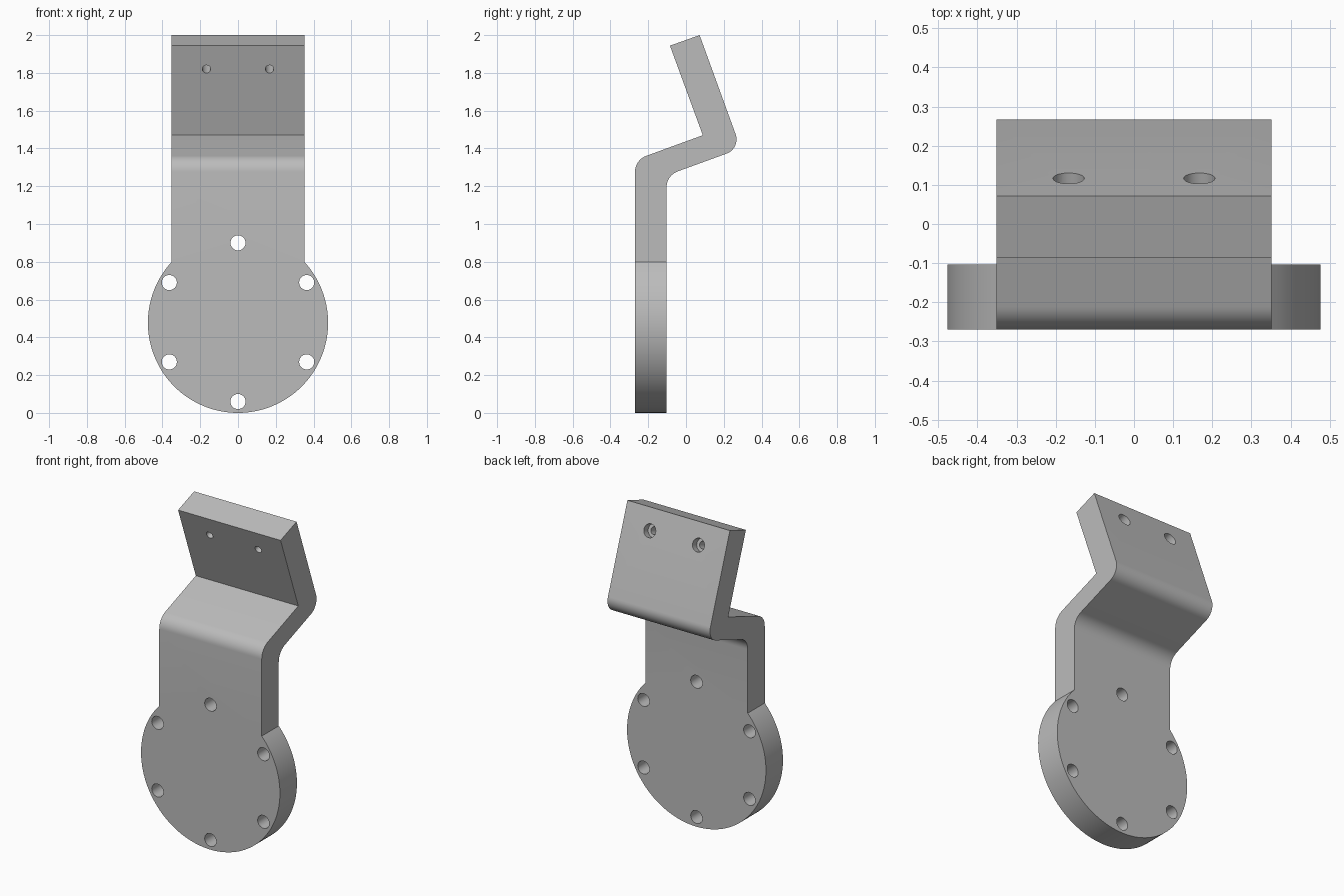
import bpy
import bmesh
from math import pi, sin, cos, tan, asin, radians
from mathutils import Vector, Matrix

cube = bpy.data.objects.get("Cube")
if cube:
    bpy.data.objects.remove(cube, do_unlink=True)

steel = bpy.data.materials.new("grey_metal")
steel.use_nodes = True
colour = (0.5, 0.5, 0.5, 1)
steel.diffuse_color = colour
steel.node_tree.nodes["Principled BSDF"].inputs["Base Color"].default_value = colour


def prism(name, points, direction):
    """Extrude a closed outline of 3D points along a direction."""
    bm = bmesh.new()
    face = bm.faces.new([bm.verts.new(p) for p in points])
    moved = bmesh.ops.extrude_face_region(bm, geom=[face])["geom"]
    bmesh.ops.translate(bm, vec=Vector(direction),
                        verts=[v for v in moved if isinstance(v, bmesh.types.BMVert)])
    # extrusion keeps the start face, so the prism is closed
    if not any(len(f.verts) == len(points) and all(
            (v.co - Vector(p)).length < 1e-6 for v, p in zip(f.verts, points))
            for f in bm.faces):
        bm.verts.ensure_lookup_table()
        bmesh.ops.holes_fill(bm, edges=[e for e in bm.edges if e.is_boundary])
    bmesh.ops.recalc_face_normals(bm, faces=bm.faces)
    return finish(name, bm)


def finish(name, bm):
    mesh = bpy.data.meshes.new(name)
    bm.to_mesh(mesh)
    bm.free()
    mesh.materials.append(steel)
    obj = bpy.data.objects.new(name, mesh)
    bpy.context.collection.objects.link(obj)
    return obj


def drill(name, centre, axis, radius, length):
    bm = bmesh.new()
    turn = Vector(axis).to_track_quat("Z", "Y").to_matrix().to_4x4()
    bmesh.ops.create_cone(bm, cap_ends=True, segments=32, radius1=radius,
                          radius2=radius, depth=length,
                          matrix=Matrix.Translation(centre) @ turn)
    return finish(name, bm)


def boolean(obj, cutter, operation):
    mod = obj.modifiers.new("cut", "BOOLEAN")
    mod.operation = operation
    mod.solver = "EXACT"
    mod.object = cutter
    bpy.context.view_layer.objects.active = obj
    bpy.ops.object.modifier_apply(modifier=mod.name)
    bpy.data.objects.remove(cutter, do_unlink=True)


def rounded(corners, steps=10):
    """Outline from (a, b, radius) corners, with arcs where radius > 0."""
    out = []
    for i, (a, b, r) in enumerate(corners):
        p = Vector((a, b))
        if r == 0:
            out.append(p)
            continue
        u = (Vector(corners[i - 1][:2]) - p).normalized()
        w = (Vector(corners[(i + 1) % len(corners)][:2]) - p).normalized()
        half = u.angle(w) / 2
        centre = p + (u + w).normalized() * r / sin(half)
        start = p + u * r / tan(half) - centre
        end = p + w * r / tan(half) - centre
        sweep = pi - 2 * half
        for k in range(steps + 1):
            t = k / steps
            out.append(centre + (start * sin((1 - t) * sweep)
                                 + end * sin(t * sweep)) / sin(sweep))
    return out


# Bent side profile (y, z), swept wider than the finished part
profile = rounded([
    (-0.27, -0.1, 0), (-0.27, 1.339, 0.09), (0.089, 1.47, 0),
    (-0.085, 1.944, 0), (0.072, 2.0, 0), (0.29, 1.4, 0.08),
    (-0.103, 1.257, 0.09), (-0.103, -0.1, 0)])
bracket = prism("bent_bracket", [(-0.6, y, z) for y, z in profile], (1.2, 0, 0))

# Front silhouette: round mounting disc running into a straight strip
R, HALF = 0.477, 0.352
a0 = pi / 2 - asin(HALF / R)
a1 = -pi - a0
N = 96
outline = [(-HALF, -0.5, 2.2), (HALF, -0.5, 2.2)]
for k in range(N + 1):
    a = a0 + (a1 - a0) * k / N
    outline.append((R * cos(a), -0.5, R + R * sin(a)))
boolean(bracket, prism("silhouette", outline, (0, 1, 0)), "INTERSECT")

# Six holes around the disc
for k in range(6):
    a = pi / 2 + k * pi / 3
    centre = (0.42 * cos(a), -0.19, 0.48 + 0.42 * sin(a))
    boolean(bracket, drill("disc_hole", centre, (0, 1, 0), 0.04, 0.4), "DIFFERENCE")

# Two counterbored screw holes, square to the tilted top plate
normal = Vector((0, cos(radians(20)), sin(radians(20))))
for x in (-0.167, 0.167):
    back = Vector((x, -0.04, 1.82)) + normal * 0.167
    boolean(bracket, drill("screw_hole", back, normal, 0.022, 0.5), "DIFFERENCE")
    boolean(bracket, drill("counterbore", back, normal, 0.04, 0.09), "DIFFERENCE")

# Smooth bends and rims, crisp edges
bpy.ops.object.select_all(action="DESELECT")
bracket.select_set(True)
bpy.context.view_layer.objects.active = bracket
bpy.ops.object.shade_smooth_by_angle(angle=radians(30))
